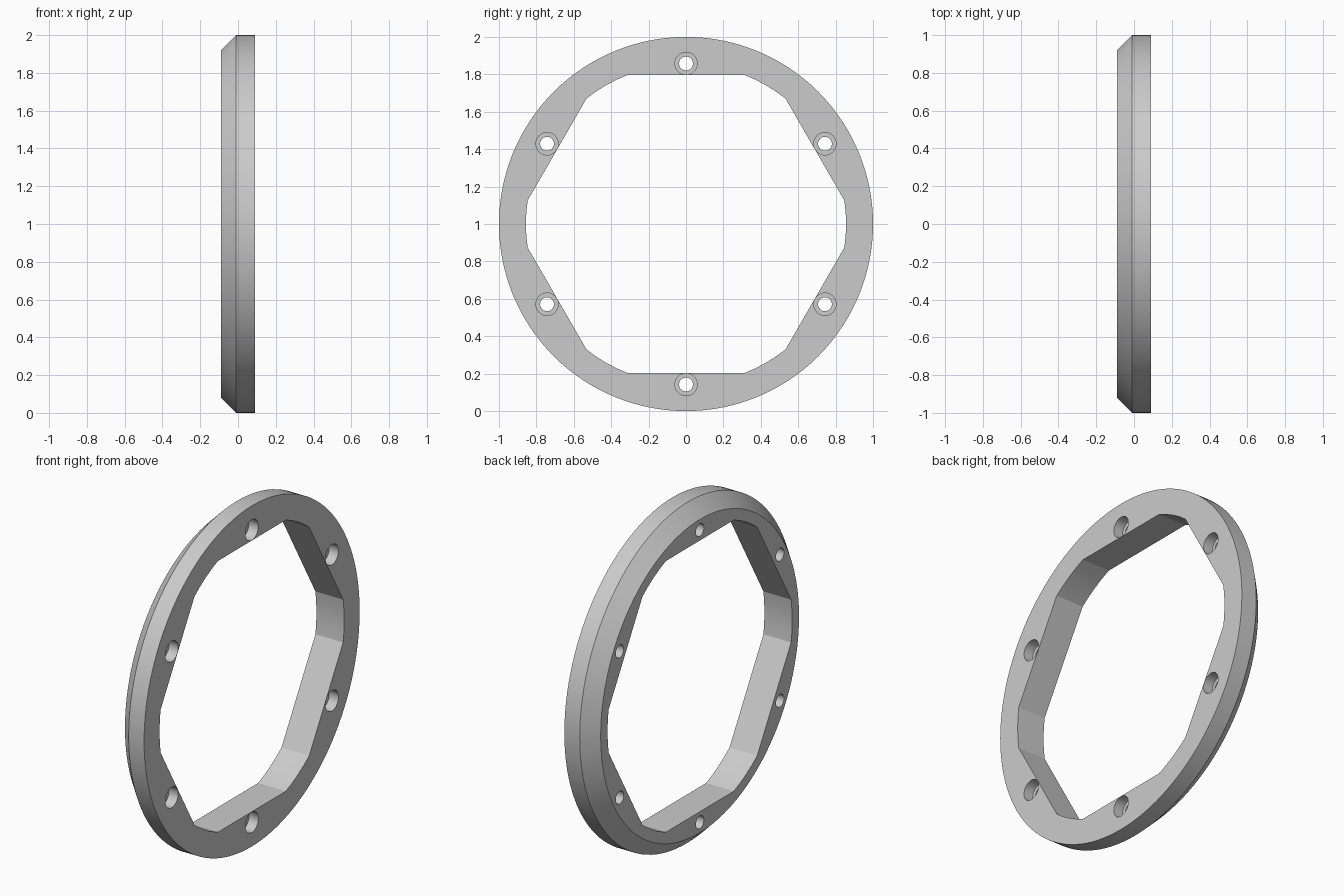
import bpy, bmesh
from math import cos, sin, acos, pi, radians
from mathutils import Vector

if "Cube" in bpy.data.objects:
    bpy.data.objects.remove(bpy.data.objects["Cube"], do_unlink=True)

HALF = 0.09          # half thickness
FLAT, ARC = 0.796, 0.856   # inner flat distance and corner radius
BOLT = 0.858         # bolt circle radius

grey = bpy.data.materials.new("light grey")
grey.use_nodes = True
colour = (0.6, 0.6, 0.6, 1)
grey.diffuse_color = colour
grey.node_tree.nodes["Principled BSDF"].inputs["Base Color"].default_value = colour


def circle(radius, count, y=0, z=0):
    return [(y + radius * cos(2 * pi * i / count), z + radius * sin(2 * pi * i / count))
            for i in range(count)]


def loft(name, sections):
    """Closed solid through (x, outline) sections, outlines in the yz plane."""
    bm = bmesh.new()
    rings = [[bm.verts.new((x, y, z + 1)) for y, z in outline] for x, outline in sections]
    for a, b in zip(rings, rings[1:]):
        n = len(a)
        for i in range(n):
            bm.faces.new((a[i], a[(i + 1) % n], b[(i + 1) % n], b[i]))
    bm.faces.new(rings[0])
    bm.faces.new(rings[-1])
    bmesh.ops.recalc_face_normals(bm, faces=bm.faces)
    mesh = bpy.data.meshes.new(name)
    bm.to_mesh(mesh)
    bm.free()
    obj = bpy.data.objects.new(name, mesh)
    bpy.context.collection.objects.link(obj)
    mesh.materials.append(grey)
    return obj


def cut(target, cutter):
    cutter.hide_render = True
    mod = target.modifiers.new("cut", 'BOOLEAN')
    mod.operation, mod.solver, mod.object = 'DIFFERENCE', 'EXACT', cutter
    bpy.ops.object.modifier_apply(modifier=mod.name)
    bpy.data.objects.remove(cutter, do_unlink=True)


# Chamfered disc
ring = loft("clamp_ring", [(-HALF, circle(0.92, 128)), (-0.01, circle(1, 128)),
                           (HALF, circle(1, 128))])
bpy.ops.object.select_all(action='DESELECT')
ring.select_set(True)
bpy.context.view_layer.objects.active = ring

# Opening: six flats joined by short arcs
half_arc = pi / 6 - acos(FLAT / ARC)
opening = []
for k in range(6):
    for j in range(-2, 3):
        a = k * pi / 3 + half_arc * j / 2
        opening.append((ARC * cos(a), ARC * sin(a)))
cut(ring, loft("opening_cutter", [(-0.2, opening), (0.2, opening)]))

# Counterbored bolt holes in the middle of each flat
for k in range(6):
    a = pi / 6 + k * pi / 3
    y, z = BOLT * cos(a), BOLT * sin(a)
    small, large = circle(0.037, 32, y, z), circle(0.06, 32, y, z)
    cut(ring, loft("bolt_cutter", [(-0.2, small), (0.03, small), (0.03, large), (0.2, large)]))

bpy.ops.object.shade_smooth_by_angle(angle=radians(15))
